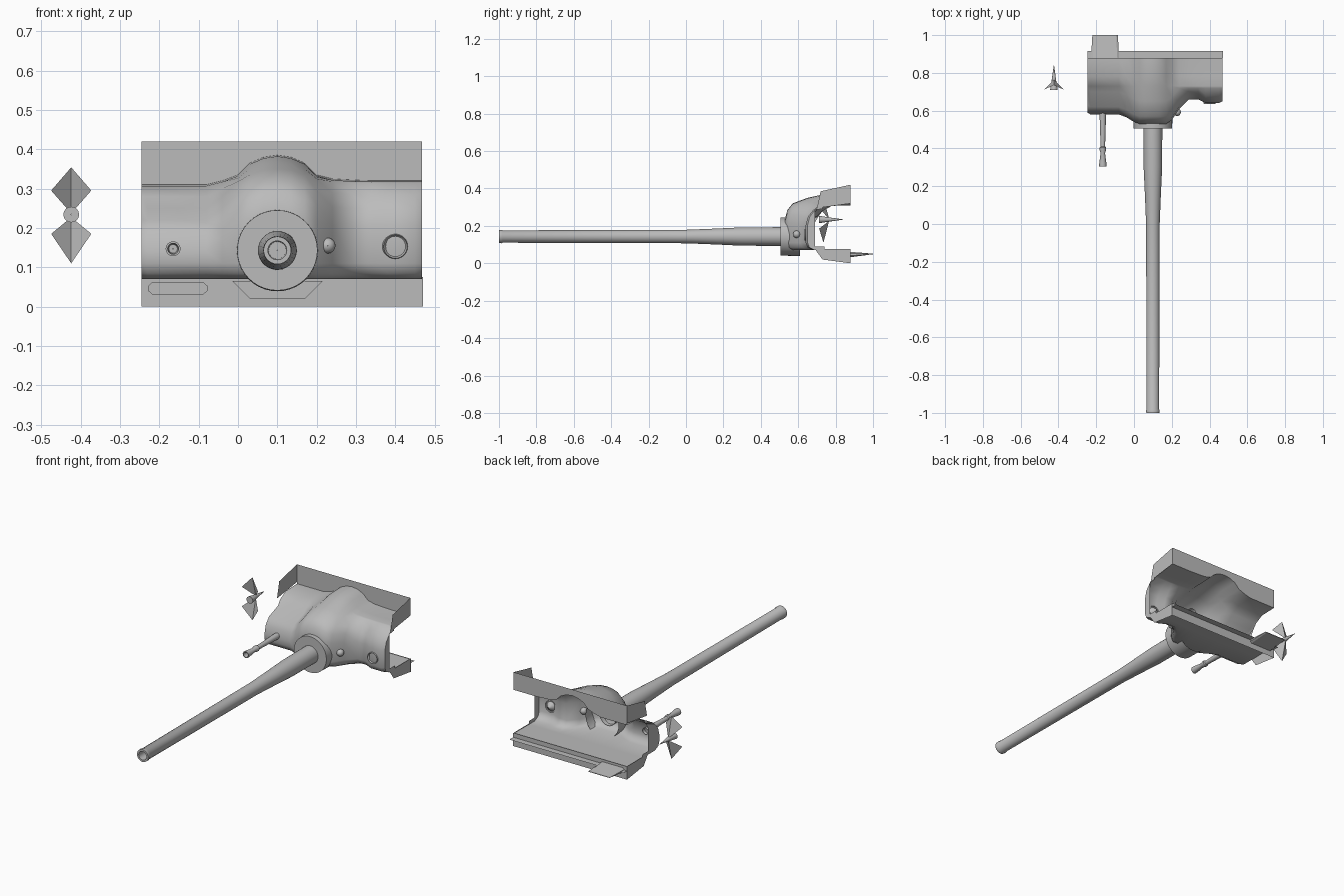
import bpy, bmesh, math

if "Cube" in bpy.data.objects:
    bpy.data.objects.remove(bpy.data.objects["Cube"])

steel = bpy.data.materials.new("grey_steel")
steel.diffuse_color = (0.5, 0.5, 0.5, 1)
steel.use_nodes = True
steel.node_tree.nodes["Principled BSDF"].inputs["Base Color"].default_value = steel.diffuse_color


def make(name, verts, faces, smooth=None):
    mesh = bpy.data.meshes.new(name)
    mesh.from_pydata(verts, [], faces)
    bm = bmesh.new()
    bm.from_mesh(mesh)
    bmesh.ops.recalc_face_normals(bm, faces=bm.faces)
    bm.to_mesh(mesh)
    bm.free()
    mesh.materials.append(steel)
    ob = bpy.data.objects.new(name, mesh)
    bpy.context.collection.objects.link(ob)
    if smooth:
        bpy.ops.object.select_all(action='DESELECT')
        ob.select_set(True)
        bpy.context.view_layer.objects.active = ob
        bpy.ops.object.shade_smooth_by_angle(angle=math.radians(smooth))
    return ob


def lathe(name, x, z, profile, n=24):
    """Spin (y, radius) points around a line parallel to y."""
    verts, faces = [], []
    for y, r in profile:
        for k in range(n):
            a = 2 * math.pi * k / n
            verts.append((x + r * math.cos(a), y, z + r * math.sin(a)))
    for i in range(len(profile) - 1):
        for k in range(n):
            m = (k + 1) % n
            faces.append((i*n + k, i*n + m, (i+1)*n + m, (i+1)*n + k))
    return make(name, verts, faces, 35)


def ball(name, loc, r):
    prof = [(loc[1] - r * math.cos(math.pi * i / 10),
             max(r * math.sin(math.pi * i / 10), 0.0005)) for i in range(11)]
    return lathe(name, loc[0], loc[2], prof, 16)


def polygon(name, pts):
    return make(name, pts, [tuple(range(len(pts)))])


# Mantlet shell: open-backed sections lofted along x
# station = x, front y, front top z, rear top z
stations = [(-.245, .588, .25, .31), (-.23, .58, .25, .31), (-.08, .58, .25, .31),
            (-.04, .565, .28, .32), (0, .54, .318, .335), (.03, .53, .335, .365),
            (.065, .53, .347, .38), (.1, .53, .35, .385), (.135, .53, .347, .38),
            (.17, .53, .335, .365), (.2, .55, .325, .335), (.24, .61, .318, .325),
            (.29, .66, .315, .322), (.34, .66, .315, .32), (.38, .64, .315, .32),
            (.45, .64, .315, .32), (.468, .65, .315, .32)]


def section(yf, zt, zr):
    mid = yf + min(.12, .72 - yf)
    return [(.88, zr), (.78, zr - .003), (.73, (zr + zt) / 2), (mid, zt),
            (yf + .04, zt - .03), (yf + .012, zt - .065), (yf, zt - .11),
            (yf, .11), (yf + .01, .085), (yf + .04, .07), (.74, .07), (.88, .072)]


rows = [section(*s[1:]) for s in stations]
n = len(rows[0])
verts = [(s[0], y, z) for s, row in zip(stations, rows) for y, z in row]
faces = [(i*n + k, i*n + k + 1, (i+1)*n + k + 1, (i+1)*n + k)
         for i in range(len(rows) - 1) for k in range(n - 1)]
make("mantlet_shell", verts, faces, 50)

# Narrow end walls with a cut-out toward the back
for label, i in (("left", 0), ("right", -1)):
    x = stations[i][0]
    outer = rows[i][2:11]
    inner = [(max(y, .69), min(max(z, .09), .29)) for y, z in outer]
    m = len(outer)
    make(label + "_end_wall", [(x, y, z) for y, z in outer + inner],
         [(k, k + 1, m + k + 1, m + k) for k in range(m - 1)])
    # Upper and lower end gussets
    polygon(label + "_upper_gusset", [(x, .72, .385), (x, .88, .42),
            (x, .88, .32), (x, .70, .295)])
    polygon(label + "_lower_gusset", [(x, .69, .075), (x, .73, .02),
            (x, .88, 0), (x, .88, .075)])

# Rear upright strips, upper one following the shell's rear edge
top = [(s[0], .88, s[3]) for s in stations]
m = len(top)
make("upper_rear_strip", top + [(x, y, .42) for x, y, z in top],
     [(k, k + 1, m + k + 1, m + k) for k in range(m - 1)])
polygon("lower_rear_strip", [(-.245, .88, 0), (.47, .88, 0),
                             (.47, .88, .075), (-.245, .88, .075)])
polygon("rear_ledge", [(-.245, .88, .05), (.47, .88, .05),
                       (.47, .915, .05), (-.245, .915, .05)])
polygon("lower_notch_plate", [(-.015, .874, .065), (.03, .874, .02),
                              (.17, .874, .02), (.215, .874, .065)])

# Tapered bracket with chamfered outline
outline = [(-.228, .04), (-.218, .031), (-.088, .031), (-.078, .04),
           (-.078, .053), (-.088, .062), (-.218, .062), (-.228, .053)]
verts = [(x, .868, z) for x, z in outline]
verts += [(-.153 + (x + .153) * .9, 1.0, .05 + (z - .047) * .1) for x, z in outline]
make("rear_bracket", verts, [tuple(range(8)), tuple(range(8, 16))] +
     [(k, (k + 1) % 8, 8 + (k + 1) % 8, 8 + k) for k in range(8)])

# Gun: collar, tapered barrel with open bore
lathe("barrel_collar", .1, .143, [(.505, .045), (.505, .102), (.61, .104)], 40)
lathe("barrel", .1, .143, [(-.8, .001), (-.8, .022), (-1, .024), (-1, .035),
      (-.985, .036), (-.98, .033), (0, .036), (.15, .042), (.3, .049), (.56, .05)], 28)

# Secondary gun
lathe("small_gun", -.165, .147, [(.34, .001), (.34, .011), (.305, .014),
      (.305, .019), (.32, .019), (.375, .012), (.39, .017), (.405, .017),
      (.41, .012), (.48, .014), (.60, .018)], 16)

# Fittings on the front
ball("lifting_knob", (.1, .568, .276), .023)
lathe("knob_base", .1, .268, [(.56, .001), (.56, .03), (.61, .03)], 20)
lathe("sight_port", .4, .153, [(.665, .001), (.652, .018), (.634, .03), (.645, .033)], 24)
ball("side_plug", (.228, .592, .155), .02)

# Separate marker: two folded diamonds and a spike
cx = -.424
for label, s in (("upper", 1), ("lower", -1)):
    tip, side, root = .232 + s * .122, .24 + s * .055, .232 + s * .005
    make(label + "_diamond", [(cx, .735, tip), (cx - .051, .712, side),
         (cx, .765, root), (cx + .051, .712, side)], [(0, 1, 2), (0, 2, 3)])
lathe("marker_spike", cx, .234, [(.71, .001), (.71, .02), (.76, .012), (.84, .001)], 16)
